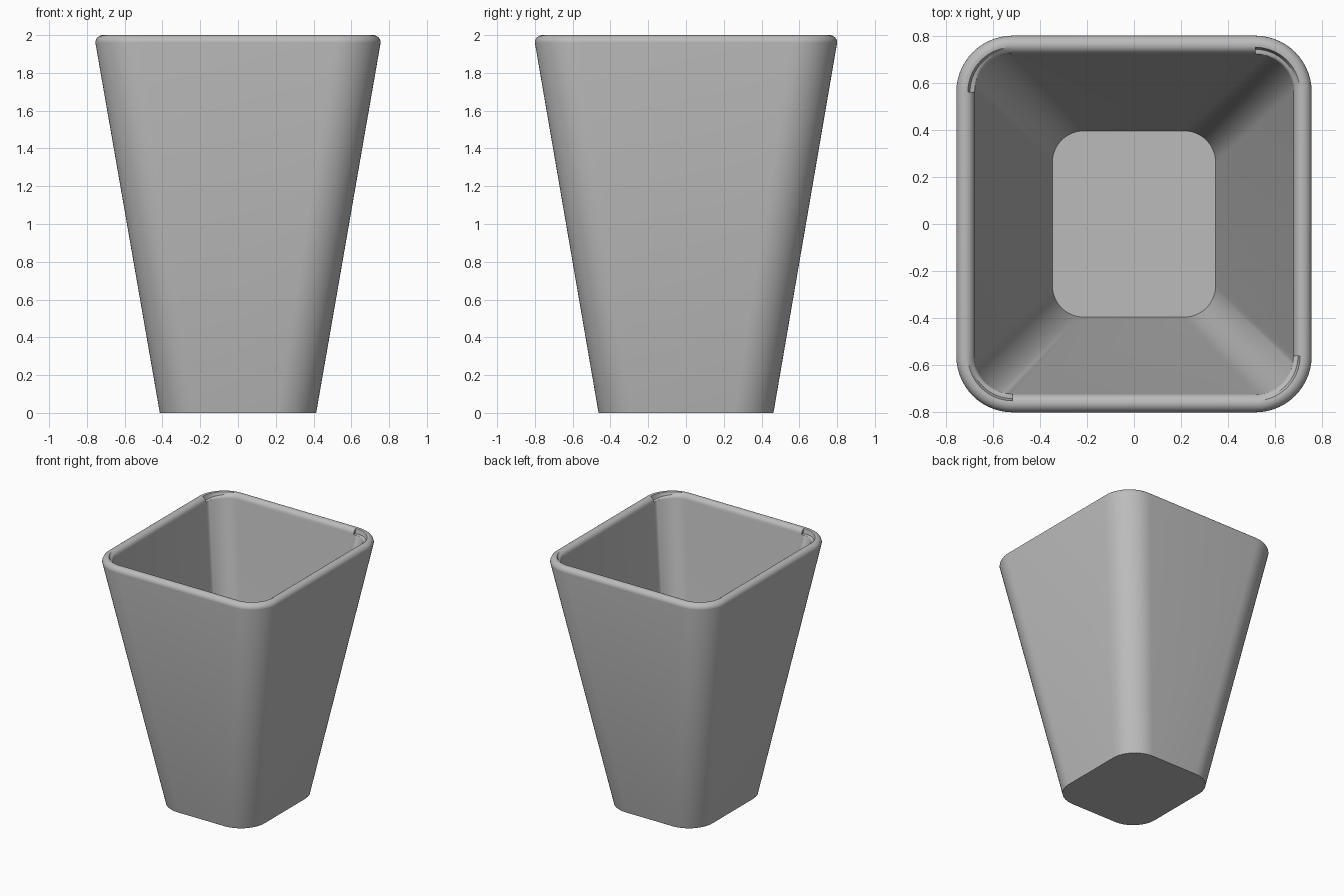
import bpy, bmesh
from math import pi, sin, cos

cube = bpy.data.objects.get("Cube")
if cube:
    bpy.data.objects.remove(cube, do_unlink=True)

RIM_Z, TOP_Z, FLOOR_Z, WALL = 1.96, 2.0, 0.06, 0.078
CORNER_STEPS, RIM_STEPS = 14, 12


def section(z, inset, angle, corner):
    """Point on the tapered rounded-rectangle wall at height z, moved inward by inset."""
    taper = min(z, RIM_Z)
    half_x, half_y = 0.414 + 0.174 * taper, 0.463 + 0.172 * taper
    radius = 0.21 + 0.015 * taper
    sx = 1 if corner in (0, 3) else -1
    sy = 1 if corner in (0, 1) else -1
    return (sx * (half_x - radius) + (radius - inset) * cos(angle),
            sy * (half_y - radius) + (radius - inset) * sin(angle), z)


def profile(notch):
    """Outer wall, rounded rim and inner wall; notch lowers the inner half of the rim."""
    points = [(0, 0)]
    for k in range(RIM_STEPS + 1):
        a = pi * k / RIM_STEPS
        z = RIM_Z + (TOP_Z - RIM_Z) * sin(a)
        if k > RIM_STEPS // 2 + 1:
            z -= notch * (z - RIM_Z)
        points.append((WALL / 2 * (1 - cos(a)), z))
    points.append((WALL, FLOOR_Z))
    return points


bm = bmesh.new()
stations = []
for corner in range(4):
    # Each corner carries a shallow notch that deepens and then ends in a step
    steps = [(i / CORNER_STEPS, i / CORNER_STEPS) for i in range(CORNER_STEPS + 1)]
    for t, notch in steps + [(1, 0)]:
        angle = (corner + t) * pi / 2
        stations.append([bm.verts.new(section(z, d, angle, corner))
                         for d, z in profile(notch)])

# Walls and rim
for i, a in enumerate(stations):
    b = stations[(i + 1) % len(stations)]
    for k in range(len(a) - 1):
        bm.faces.new((a[k], b[k], b[k + 1], a[k + 1]))

# Underside and inner floor
bm.faces.new([s[0] for s in reversed(stations)])
bm.faces.new([s[-1] for s in stations])
bmesh.ops.remove_doubles(bm, verts=bm.verts, dist=0.00005)
bmesh.ops.dissolve_degenerate(bm, edges=bm.edges, dist=0.00005)
bmesh.ops.recalc_face_normals(bm, faces=bm.faces)

mesh = bpy.data.meshes.new("tapered_cup")
bm.to_mesh(mesh)
bm.free()
cup = bpy.data.objects.new("tapered_cup", mesh)
bpy.context.collection.objects.link(cup)

# Plain grey
grey = bpy.data.materials.new("plain grey")
grey.use_nodes = True
colour = (0.5, 0.5, 0.5, 1)
grey.diffuse_color = colour
grey.node_tree.nodes["Principled BSDF"].inputs["Base Color"].default_value = colour
mesh.materials.append(grey)

bpy.ops.object.select_all(action="DESELECT")
cup.select_set(True)
bpy.context.view_layer.objects.active = cup
bpy.ops.object.shade_smooth_by_angle(angle=pi / 6)
